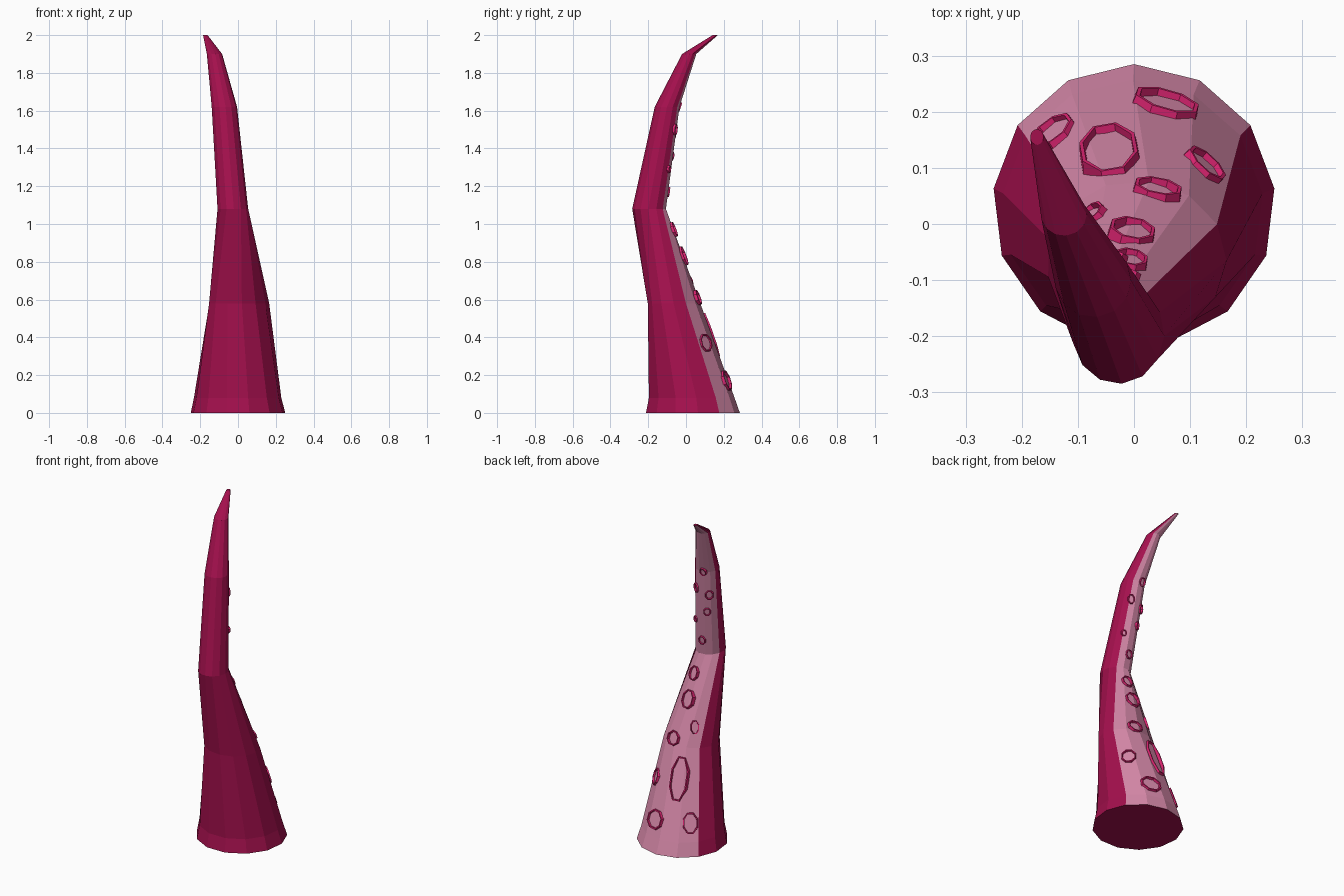
import bpy, bmesh, math
from mathutils import Vector, Matrix
from mathutils.bvhtree import BVHTree

if "Cube" in bpy.data.objects:
    bpy.data.objects.remove(bpy.data.objects["Cube"])

SIDES = 13


def material(name, rgb):
    m = bpy.data.materials.new(name)
    m.diffuse_color = (*rgb, 1)
    m.use_nodes = True
    m.node_tree.nodes["Principled BSDF"].inputs["Base Color"].default_value = m.diffuse_color
    return m


crimson = material("crimson skin", (0.37, 0.005, 0.074))
pink = material("pale pink underside", (0.68, 0.25, 0.40))
magenta = material("magenta sucker", (0.73, 0.018, 0.17))


def finish(bm, name, mats):
    bmesh.ops.recalc_face_normals(bm, faces=bm.faces[:])
    me = bpy.data.meshes.new(name)
    bm.to_mesh(me)
    bm.free()
    for m in mats:
        me.materials.append(m)
    ob = bpy.data.objects.new(name, me)
    bpy.context.collection.objects.link(ob)
    return ob


# Cross-sections: z, centre x, centre y, radius x, radius y, twist in degrees
RINGS = [
    (0.00, 0.000, 0.033, 0.252, 0.252, 0),
    (0.08, -0.002, 0.027, 0.233, 0.230, 0),
    (0.58, 0.004, -0.063, 0.161, 0.140, 8),
    (1.08, -0.028, -0.195, 0.082, 0.090, -18),
    (1.62, -0.073, -0.100, 0.068, 0.066, -20),
    (1.90, -0.125, 0.017, 0.041, 0.038, -20),
    (2.00, -0.173, 0.155, 0.012, 0.014, -20),
]

# Tentacle body: lofted rings, four back columns are the pale underside
bm = bmesh.new()
loops = []
for z, cx, cy, rx, ry, twist in RINGS:
    loop = []
    for k in range(SIDES):
        a = 2 * math.pi * k / SIDES + math.radians(twist)
        loop.append(bm.verts.new((cx + rx * math.sin(a), cy + ry * math.cos(a), z)))
    loops.append(loop)
for lo, hi in zip(loops, loops[1:]):
    for k in range(SIDES):
        n = (k + 1) % SIDES
        f = bm.faces.new((lo[k], lo[n], hi[n], hi[k]))
        f.material_index = 1 if k in (0, 1, SIDES - 2, SIDES - 1) else 0
bm.faces.new(loops[0])
bm.faces.new(loops[-1])
bmesh.ops.recalc_face_normals(bm, faces=bm.faces[:])
surface = BVHTree.FromBMesh(bm)
finish(bm, "tentacle", [crimson, pink])


def axis_at(z):
    for a, b in zip(RINGS, RINGS[1:]):
        if z <= b[0]:
            t = (z - a[0]) / (b[0] - a[0])
            return Vector((a[1] + t * (b[1] - a[1]), a[2] + t * (b[2] - a[2]), z))


def sucker(name, z, angle, half_w, half_h):
    """Eight-sided raised rim lying on the skin at a height and heading."""
    a = math.radians(angle)
    hit, normal, _, _ = surface.ray_cast(axis_at(z), Vector((math.sin(a), math.cos(a), 0)))
    if normal.dot(Vector((math.sin(a), math.cos(a), 0))) < 0:
        normal = -normal
    side = Vector((0, 0, 1)).cross(normal).normalized()
    up = normal.cross(side)
    frame = Matrix((side, up, normal)).transposed()
    wall = 0.006 + 0.12 * half_w
    rise = 0.006 + 0.11 * half_w
    section = [(0, -0.012), (-0.25 * wall, rise), (-0.8 * wall, rise), (-wall, -0.012)]
    bm = bmesh.new()
    cols = []
    for k in range(8):
        t = math.pi * (k + 0.5) / 4
        cols.append([bm.verts.new(hit + frame @ Vector((
            (half_w + d) * math.cos(t), (half_h + d) * math.sin(t), h)))
            for d, h in section])
    for k in range(8):
        c, n = cols[k], cols[(k + 1) % 8]
        for j in range(4):
            i = (j + 1) % 4
            bm.faces.new((c[j], n[j], n[i], c[i]))
    finish(bm, name, [magenta])


# Suckers: height, heading from the back, half width, half height
SUCKERS = [
    (0.17, 16, 0.064, 0.060), (0.18, -43, 0.046, 0.065),
    (0.41, -16, 0.057, 0.135), (0.37, 44, 0.045, 0.052),
    (0.61, 17, 0.047, 0.045), (0.69, -32, 0.026, 0.042),
    (0.83, 4, 0.045, 0.058), (0.97, 8, 0.034, 0.045),
    (1.17, -5, 0.025, 0.030), (1.29, 32, 0.018, 0.022),
    (1.36, -28, 0.023, 0.028), (1.47, -40, 0.026, 0.032),
    (1.50, 28, 0.022, 0.032), (1.62, -15, 0.023, 0.030),
]
for i, spec in enumerate(SUCKERS, 1):
    sucker(f"sucker_{i:02d}", *spec)
